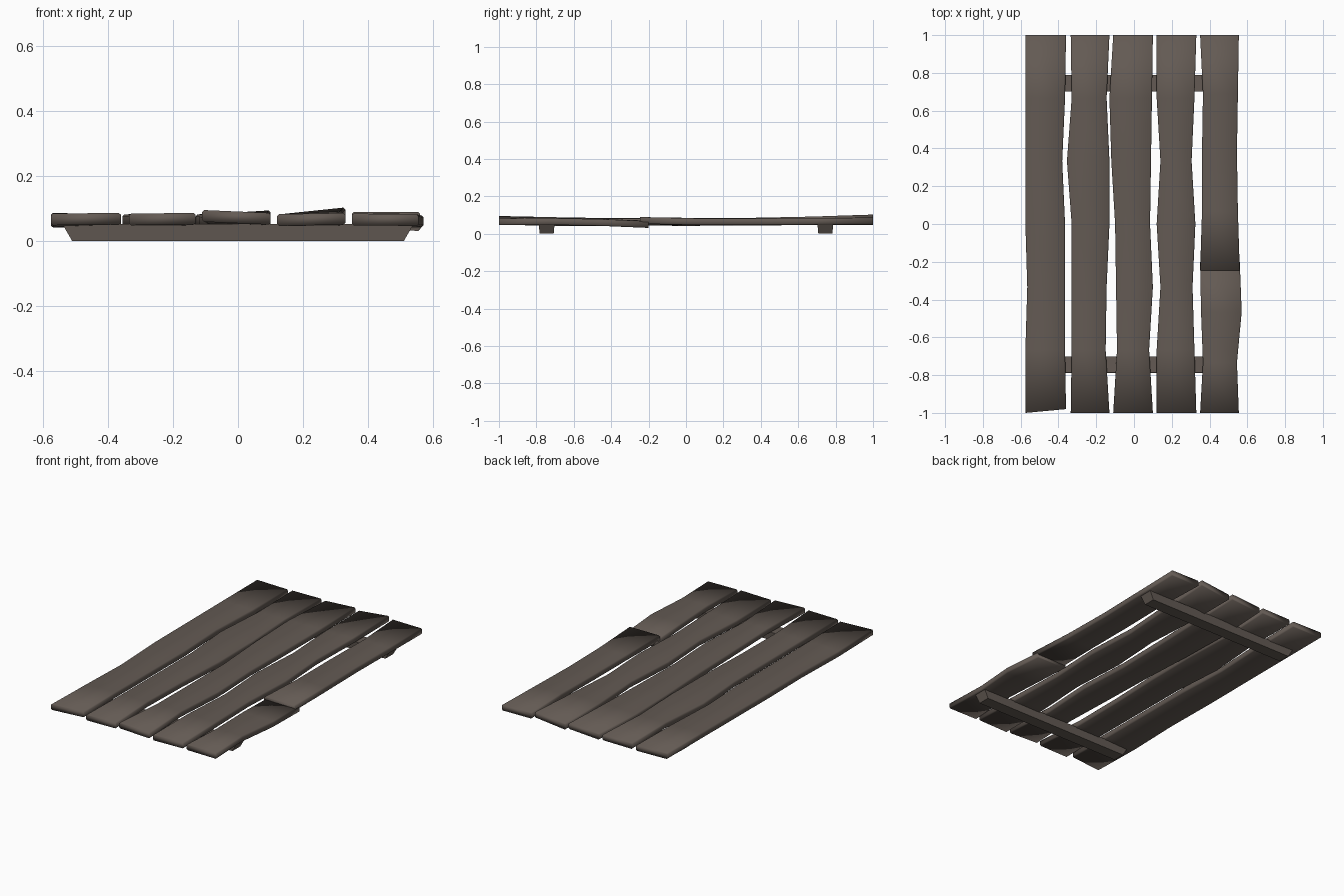
import bpy
import bmesh

cube = bpy.data.objects.get("Cube")
if cube:
    bpy.data.objects.remove(cube, do_unlink=True)

wood = bpy.data.materials.new("weathered_brown_wood")
wood.use_nodes = True
colour = (0.125, 0.102, 0.087, 1)
wood.diffuse_color = colour
shader = wood.node_tree.nodes["Principled BSDF"]
shader.inputs["Base Color"].default_value = colour
shader.inputs["Roughness"].default_value = 0.9


def finish(name, bm, smooth):
    """Turn the mesh under construction into a named wooden object."""
    bmesh.ops.recalc_face_normals(bm, faces=bm.faces)
    for face in bm.faces:
        face.smooth = smooth
    mesh = bpy.data.meshes.new(name)
    bm.to_mesh(mesh)
    bm.free()
    mesh.materials.append(wood)
    obj = bpy.data.objects.new(name, mesh)
    bpy.context.collection.objects.link(obj)
    return obj


def mix(a, b, t):
    return a + (b - a) * t


def along(values, t):
    """Sample evenly spaced values at a fraction of the length."""
    place = t * (len(values) - 1)
    i = min(int(place), len(values) - 2)
    return mix(values[i], values[i + 1], place - i)


def plank(name, start, end, left, right, low_left, low_right, thick=0.036, skew=0):
    """Loft a bevelled board; outline and underside heights are in centimetres."""
    bm = bmesh.new()
    rings = []
    bevel = 0.006
    count = len(left)
    for i in range(count):
        t = i / (count - 1)
        x0, x1 = left[i] / 100, right[i] / 100
        width = x1 - x0
        section = ((0, bevel), (bevel, 0), (width - bevel, 0), (width, bevel),
                   (width, thick - bevel), (width - bevel, thick),
                   (bevel, thick), (0, thick - bevel))
        ring = []
        for across, up in section:
            side = across / width
            z = mix(along(low_left, t), along(low_right, t), side) / 100 + up
            y = mix(start, end, t) + (skew * side if i == 0 else 0)
            ring.append(bm.verts.new((x0 + across, y, z)))
        rings.append(ring)
    for a, b in zip(rings, rings[1:]):
        for j in range(len(a)):
            k = (j + 1) % len(a)
            bm.faces.new((a[j], a[k], b[k], b[j]))
    bm.faces.new(rings[0])
    bm.faces.new(rings[-1])
    finish(name, bm, True)


# Long boards, listed from front to back
plank("plank_far_right", -1, 1,
      (-57.5, -57.5, -56.5, -57.5, -57.5, -57.5, -57.5),
      (-36, -36.5, -36.5, -36.5, -38, -36.5, -36),
      (4.8, 3.8, 4.6, 4.8, 5), (5, 4.8, 4.6, 4.6, 4.6), skew=0.02)
plank("plank_right", -1, 1,
      (-33.5, -33, -33, -33, -35.5, -33, -33.5),
      (-13, -15, -14.5, -13, -13, -14.5, -13),
      (4.8, 4.6, 4.4, 4.6, 4.8), (5, 4.6, 4.2, 4.6, 5))
plank("plank_middle", -1, 1,
      (-11, -9, -9.5, -10, -12, -13, -11),
      (10, 8, 10, 8.5, 9, 9.5, 10),
      (5.9, 4.8, 4.2, 4.6, 4.5), (5, 4.8, 4.6, 4.8, 5.8))
plank("plank_left", -1, 1,
      (12, 12, 14, 12, 14, 12, 12),
      (33, 32, 31, 32.5, 30.5, 32, 33),
      (4.6, 4.6, 4.6, 4.6, 4.5), (5, 4.6, 4.6, 5, 6.7))

# Broken board: the back piece rests on the end of the front piece
plank("broken_plank_back", -0.245, 1,
      (35, 36, 36, 36.5, 35), (56, 55, 54.5, 55, 55.5),
      (5.3, 4.8, 4.8, 4.8, 5.2), (5.3, 4.6, 4.6, 4.8, 5))
plank("broken_plank_front", -1, -0.2,
      (35, 36.5, 35.5, 35), (55.5, 54.5, 57, 56),
      (4.8, 4.8, 3.4), (4.6, 4.8, 3.1))

# Cross battens with sloping ends
for name, y in (("front_batten", -0.745), ("back_batten", 0.745)):
    bm = bmesh.new()
    bmesh.ops.create_cube(bm, size=1)
    for v in bm.verts:
        top = v.co.z > 0
        v.co.x *= 1.08 if top else 1.02
        v.co.y = y + v.co.y * (0.085 if top else 0.075)
        v.co.z = 0.052 if top else 0
    finish(name, bm, False)
